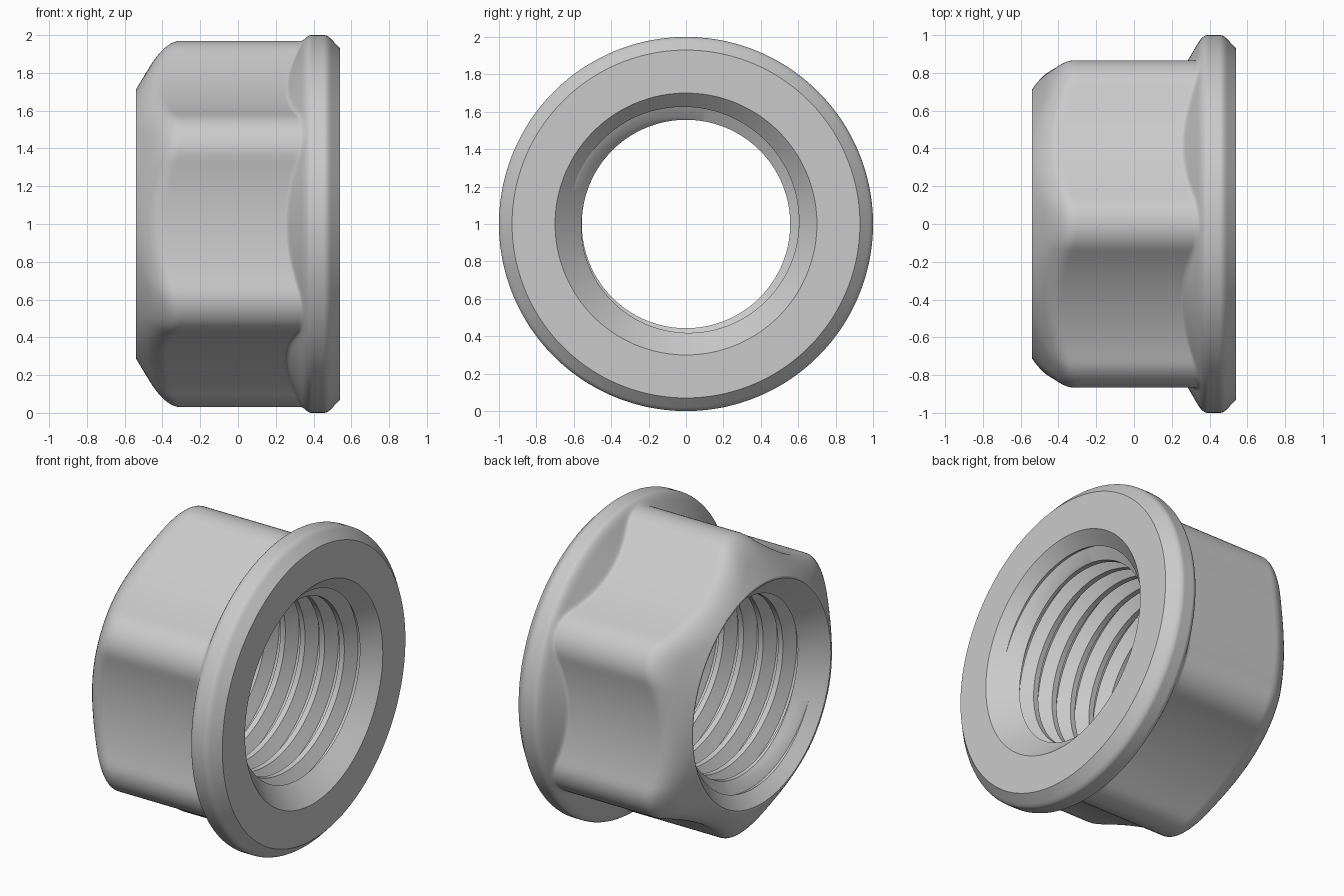
import bpy
import bmesh
from math import sin, cos, atan2, sqrt, radians, pi, hypot

cube = bpy.data.objects.get("Cube")
if cube:
    bpy.data.objects.remove(cube, do_unlink=True)

# Main sizes (nut axis runs along x)
HALF, AXIS_Z, SIDES = 0.54, 1.0, 240
FLAT, TIP, CORNER = 0.825, 0.97, 0.2
BORE, ROOT, RIM, PITCH = 0.557, 0.633, 0.70, 0.14

steel = bpy.data.materials.new("plain_steel")
steel.use_nodes = True
grey = (0.59, 0.59, 0.59, 1)
steel.diffuse_color = grey
steel.node_tree.nodes["Principled BSDF"].inputs["Base Color"].default_value = grey


def soft_min(a, b, k):
    h = max(k - abs(a - b), 0) / k
    return min(a, b) - h * h * k / 4


def soft_max(a, b, k):
    return -soft_min(-a, -b, k)


def hex_radius(angle):
    """Distance from the axis to a hexagon with hollow sides and round corners."""
    half = radians(30)
    phi = abs((angle + half) % (2 * half) - half)
    c, inner = TIP - CORNER, FLAT - CORNER
    # Hollow side: an arc about a far centre, tangent to the corner rounds
    far = (c * c - inner * inner) / (2 * (c * cos(half) - inner))
    tilt = atan2(c * sin(half), far - c * cos(half))
    joint = atan2(c * sin(half) - CORNER * sin(tilt), c * cos(half) + CORNER * cos(tilt))
    if phi < joint:
        return far * cos(phi) - sqrt((far - FLAT) ** 2 - (far * sin(phi)) ** 2)
    d = half - phi
    return c * cos(d) + sqrt(CORNER ** 2 - (c * sin(d)) ** 2)


def outer_radius(x, angle):
    """Chamfered hexagon blended into the round flange."""
    flange = soft_min(0.87 + 1.7 * (x - 0.287), 1.0, 0.045)
    flange = soft_min(flange, 0.93 + 1.05 * (HALF - x), 0.02)
    if x > 0.4:
        return flange
    chamfer = 0.713 + 1.65 * (x + HALF)
    body = soft_min(hex_radius(angle), chamfer, 0.14)
    return soft_max(body, flange, 0.02)


def point(bm, x, r, angle):
    return bm.verts.new((x, r * cos(angle), AXIS_Z + r * sin(angle)))


def bridge(bm, a, b):
    for i in range(len(a) - 1):
        bm.faces.new((a[i], a[i + 1], b[i + 1], b[i]))


def to_object(bm, name):
    mesh = bpy.data.meshes.new(name)
    bm.to_mesh(mesh)
    bm.free()
    mesh.materials.append(steel)
    obj = bpy.data.objects.new(name, mesh)
    bpy.context.collection.objects.link(obj)
    return obj


# Outer skin: hexagon, flange and the two flat end rings
def make_body():
    bm = bmesh.new()
    angles = [2 * pi * i / SIDES for i in range(SIDES)]
    stations = [-HALF + 0.01 * i for i in range(33)]
    stations += [-0.1, 0.0, 0.1, 0.2]
    stations += [0.24 + 0.005 * i for i in range(61)]
    rings = [[point(bm, x, outer_radius(x, a), a) for a in angles] for x in stations]
    rings.insert(0, [point(bm, -HALF, RIM, a) for a in angles])
    rings.append([point(bm, HALF, RIM, a) for a in angles])
    for a, b in zip(rings, rings[1:]):
        bridge(bm, a + a[:1], b + b[:1])
    return to_object(bm, "flanged_hex_body")


def chamfer_excess(co):
    """Positive where the entry chamfer cuts deeper than the thread."""
    return RIM - HALF + abs(co.x) - hypot(co.y, co.z - AXIS_Z)


# Bore: right-handed V thread with a chamfer at each mouth
def make_bore():
    bm = bmesh.new()
    profile = ((0, BORE), (0.044, ROOT), (0.061, ROOT), (0.105, BORE))
    start = 0.366
    rows = []
    for turn in range(-9, 3):
        for offset, r in profile:
            x = start + turn * PITCH + offset
            rows.append([point(bm, x + PITCH * j / SIDES, r, 2 * pi * j / SIDES)
                         for j in range(SIDES + 1)])
    for a, b in zip(rows, rows[1:]):
        bridge(bm, b, a)
    bmesh.ops.remove_doubles(bm, verts=bm.verts[:], dist=0.0003)
    # Trim to the end planes
    for side in (-1, 1):
        bmesh.ops.bisect_plane(bm, geom=bm.verts[:] + bm.edges[:] + bm.faces[:],
                               plane_co=(side * HALF, 0, 0), plane_no=(side, 0, 0),
                               clear_outer=True)
    # Cut along the chamfer line, then push the mouths out to the cone
    seam = []
    for e in list(bm.edges):
        fa, fb = (chamfer_excess(v.co) for v in e.verts)
        if fa * fb < 0:
            seam.append(bmesh.utils.edge_split(e, e.verts[0], fa / (fa - fb))[1])
    bmesh.ops.connect_verts(bm, verts=seam)
    for v in bm.verts:
        excess = chamfer_excess(v.co)
        if excess > 0:
            r = hypot(v.co.y, v.co.z - AXIS_Z)
            grow = (r + excess) / r
            v.co.y *= grow
            v.co.z = AXIS_Z + (v.co.z - AXIS_Z) * grow
    return to_object(bm, "threaded_bore")


parts = [make_body(), make_bore()]
bpy.ops.object.select_all(action='DESELECT')
for part in parts:
    part.select_set(True)
bpy.context.view_layer.objects.active = parts[0]
bpy.ops.object.shade_smooth_by_angle(angle=radians(28))
